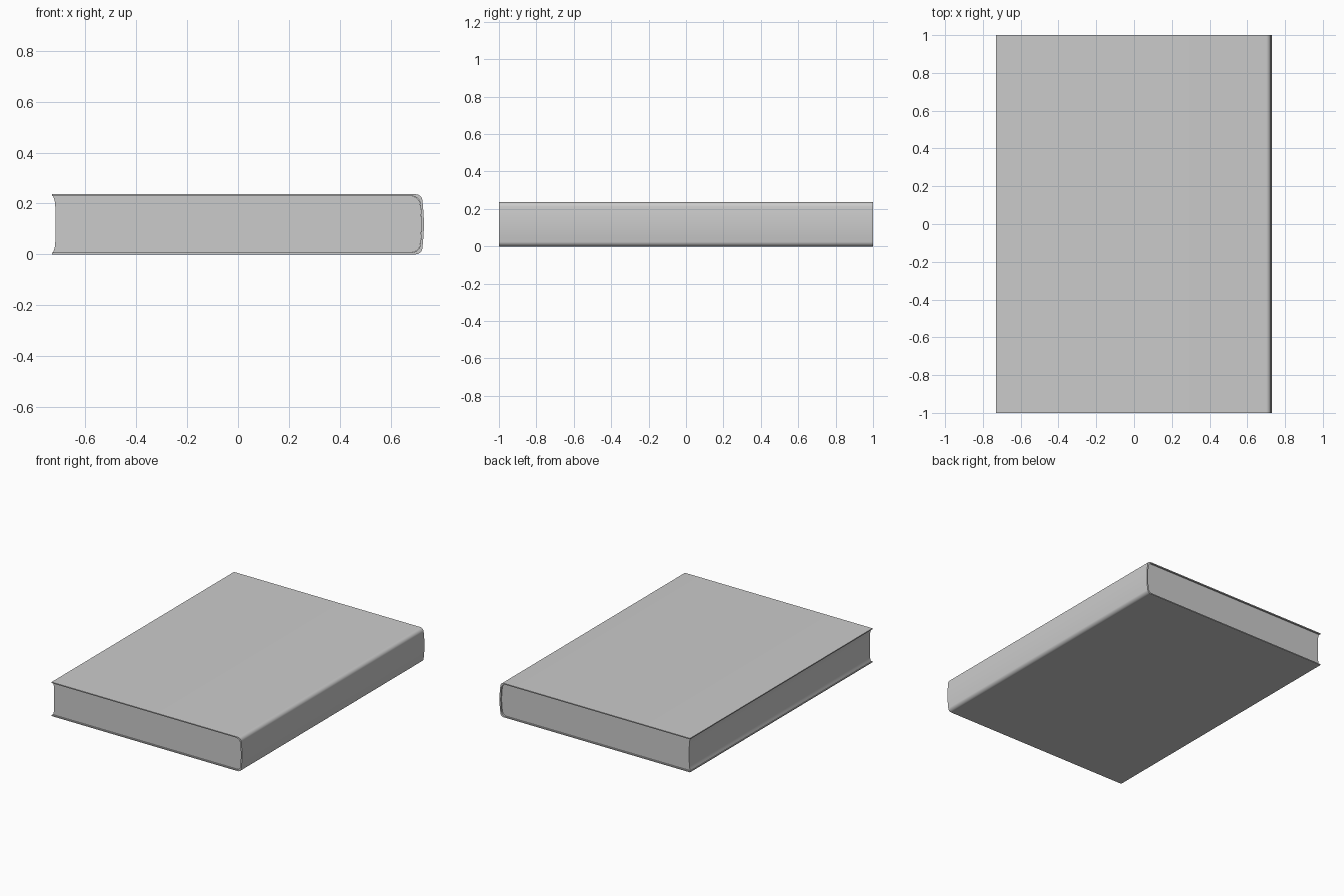
import bpy, bmesh, math

if "Cube" in bpy.data.objects:
    bpy.data.objects.remove(bpy.data.objects["Cube"])

H = 0.236   # total thickness
X = 0.731   # half width


def spine_curve(x_end, z0, z1, r, bulge, n=8):
    """Points from bottom to top: rounded corner, bowed back, rounded corner."""
    xc, mid, half = x_end - bulge - r, (z0 + z1) / 2, (z1 - z0) / 2
    pts = []
    for i in range(n + 1):
        a = -math.pi / 2 + math.pi / 2 * i / n
        pts.append((xc + r * math.cos(a), z0 + r + r * math.sin(a)))
    flat = half - r
    for i in range(1, n):
        t = -1 + 2 * i / n
        pts.append((x_end - bulge * t * t, mid + flat * t))
    for i in range(n + 1):
        a = math.pi / 2 * i / n
        pts.append((xc + r * math.cos(a), z1 - r + r * math.sin(a)))
    return pts


def extrude_profile(name, pts, half_y):
    """Extrude a closed x-z outline from -half_y to half_y."""
    bm = bmesh.new()
    face = bm.faces.new([bm.verts.new((x, -half_y, z)) for x, z in pts])
    ext = bmesh.ops.extrude_face_region(bm, geom=[face])
    verts = [v for v in ext["geom"] if isinstance(v, bmesh.types.BMVert)]
    bmesh.ops.translate(bm, verts=verts, vec=(0, 2 * half_y, 0))
    bmesh.ops.recalc_face_normals(bm, faces=bm.faces)
    me = bpy.data.meshes.new(name)
    bm.to_mesh(me)
    bm.free()
    ob = bpy.data.objects.new(name, me)
    bpy.context.collection.objects.link(ob)
    bpy.ops.object.select_all(action='DESELECT')
    ob.select_set(True)
    bpy.context.view_layer.objects.active = ob
    bpy.ops.object.shade_smooth_by_angle(angle=math.radians(35))
    return ob


# Cover: one thin sheet wrapped around the spine, open on the left
T = 0.007
outer = spine_curve(X, 0, H, 0.026, 0.006)
inner = spine_curve(X - 0.009, T, H - T, 0.034, 0.005)
cover = [(-X, 0)] + outer + [(-X, H), (-X, H - T)] + inner[::-1] + [(-X, T)]
extrude_profile("cover", cover, 1.0)

# Page block: rounded back against the spine, hollowed fore edge
G = T + 0.0005
back = spine_curve(X - 0.0095, G, H - G, 0.034, 0.005)
fore = []
for i in range(17):
    t = 1 - 2 * i / 16
    fore.append((-0.718 - 0.009 * abs(t) ** 6, H / 2 + (H / 2 - G) * t))
extrude_profile("pages", back + fore, 0.99)
